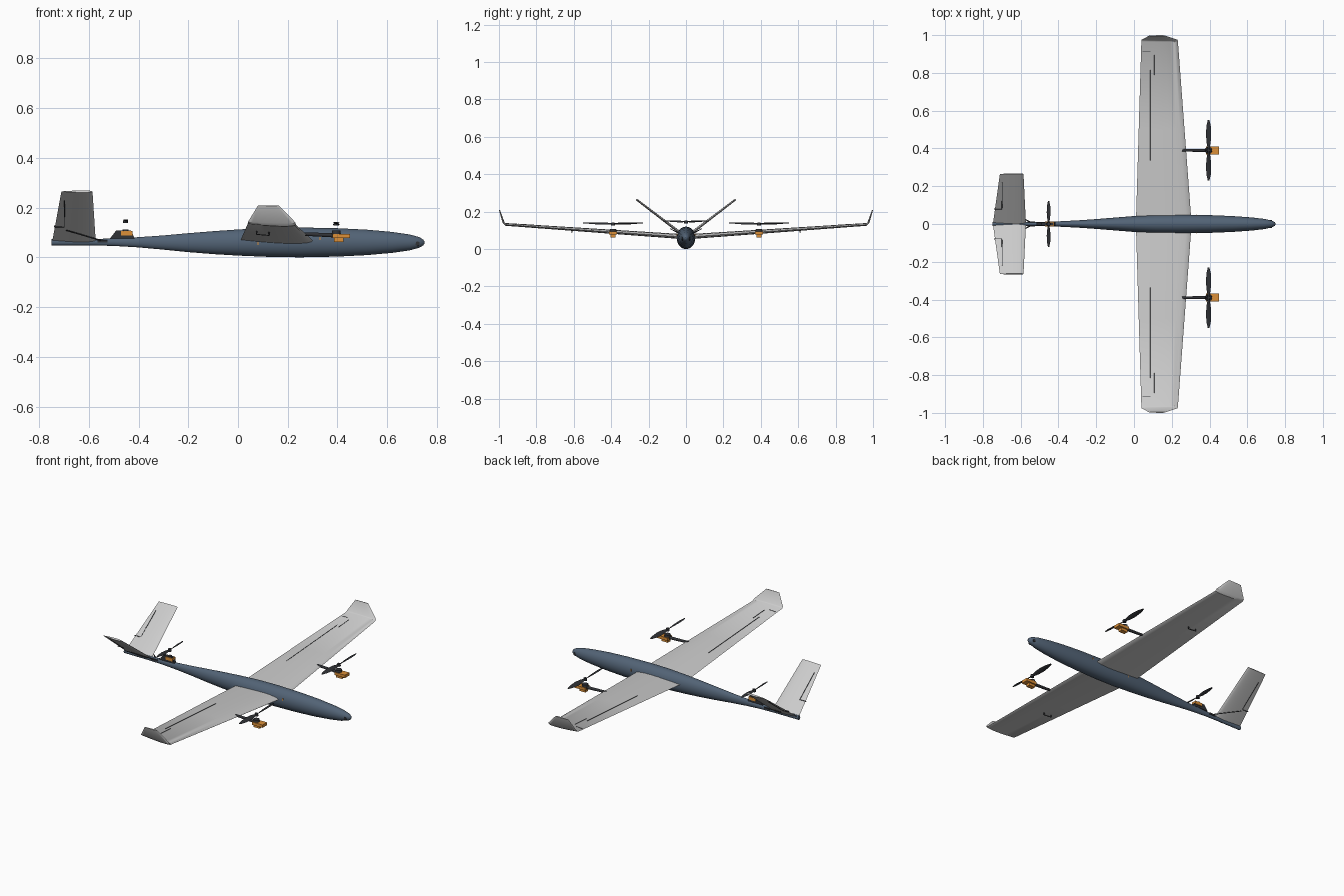
import bpy, bmesh, math
from mathutils import Vector

cube = bpy.data.objects.get("Cube")
if cube:
    bpy.data.objects.remove(cube, do_unlink=True)


def material(name, r, g, b):
    m = bpy.data.materials.new(name)
    m.use_nodes = True
    m.diffuse_color = (r, g, b, 1)
    m.node_tree.nodes["Principled BSDF"].inputs["Base Color"].default_value = (r, g, b, 1)
    return m


BLUE = material("slate_blue", 0.085, 0.125, 0.18)
GREY = material("light_grey", 0.6, 0.6, 0.6)
DARK = material("charcoal", 0.03, 0.032, 0.037)
ORANGE = material("orange", 0.72, 0.28, 0.04)


def finish(name, bm, mat, smooth=True):
    bmesh.ops.recalc_face_normals(bm, faces=bm.faces)
    mesh = bpy.data.meshes.new(name)
    bm.to_mesh(mesh)
    bm.free()
    mesh.materials.append(mat)
    obj = bpy.data.objects.new(name, mesh)
    bpy.context.collection.objects.link(obj)
    if smooth:
        bpy.ops.object.select_all(action="DESELECT")
        obj.select_set(True)
        bpy.context.view_layer.objects.active = obj
        bpy.ops.object.shade_smooth_by_angle(angle=math.radians(35))
    return obj


def loft(name, rings, mat, smooth=True):
    """Skin a row of equal rings and cap both ends."""
    bm = bmesh.new()
    rows = [[bm.verts.new(p) for p in ring] for ring in rings]
    n = len(rows[0])
    for a, b in zip(rows, rows[1:]):
        for i in range(n):
            j = (i + 1) % n
            bm.faces.new((a[i], a[j], b[j], b[i]))
    bm.faces.new(rows[0])
    bm.faces.new(rows[-1])
    return finish(name, bm, mat, smooth)


def half_thickness(t):
    return 5 * (0.2969 * math.sqrt(t) - 0.126 * t - 0.3516 * t**2 + 0.2843 * t**3 - 0.1036 * t**4)


def airfoil(le, te, thick, normal, n=10):
    """Wing section between two edge points."""
    le, te, normal = Vector(le), Vector(te), Vector(normal).normalized()
    stations = [(1 - math.cos(math.pi * i / n)) / 2 for i in range(n + 1)]
    path = [(t, 1) for t in reversed(stations)] + [(t, -1) for t in stations[1:-1]]
    return [le.lerp(te, t) + normal * thick * half_thickness(t) * s for t, s in path]


def box(name, x, y, z, mat):
    rings = [[(a, y[0], z[0]), (a, y[1], z[0]), (a, y[1], z[1]), (a, y[0], z[1])] for a in x]
    obj = loft(name, rings, mat, False)
    return obj


def rod(name, a, b, r1, r2, mat, sides=12):
    a, b = Vector(a), Vector(b)
    d = (b - a).normalized()
    u = d.orthogonal().normalized()
    v = d.cross(u)
    angles = [2 * math.pi * i / sides for i in range(sides)]
    return loft(name, [[p + (u * math.cos(k) + v * math.sin(k)) * r for k in angles]
                       for p, r in ((a, r1), (b, r2))], mat)


def propeller(name, x, y, z, radius, chord):
    rod(name + "_hub", (x, y, z - 0.008), (x, y, z + 0.007), 0.011, 0.009, DARK)
    for s in (1, -1):
        rings = []
        for f, c, pitch in ((0.04, 0.35, 35), (0.25, 0.8, 30), (0.5, 1, 22), (0.8, 0.8, 14), (1, 0.3, 8)):
            a = math.radians(pitch)
            along = Vector((math.cos(a) * s, 0, math.sin(a))) * chord * c / 2
            mid = Vector((x, y + s * f * radius, z + 0.004 * f))
            rings.append(airfoil(mid + along, mid - along, 0.004, (-math.sin(a) * s, 0, math.cos(a)), 4))
        loft(name + "_blade", rings, DARK)


# Fuselage: x, half width, bottom, top
stations = [(-0.75, 0.010, 0.048, 0.073), (-0.6, 0.010, 0.048, 0.073), (-0.5, 0.011, 0.046, 0.076),
            (-0.4, 0.014, 0.040, 0.081), (-0.3, 0.019, 0.031, 0.088), (-0.2, 0.026, 0.021, 0.097),
            (-0.1, 0.034, 0.013, 0.105), (0.0, 0.042, 0.007, 0.112), (0.12, 0.049, 0.002, 0.118),
            (0.25, 0.050, 0.0, 0.120), (0.4, 0.047, 0.003, 0.117), (0.52, 0.042, 0.009, 0.111),
            (0.62, 0.035, 0.018, 0.102), (0.69, 0.027, 0.028, 0.092), (0.73, 0.018, 0.039, 0.081),
            (0.745, 0.010, 0.048, 0.071), (0.75, 0.003, 0.056, 0.063)]
rings = []
for x, w, low, high in stations:
    ring = []
    for i in range(32):
        a = 2 * math.pi * i / 32
        ring.append((x, w * math.cos(a), (low + high) / 2 + (high - low) / 2 * math.sin(a)))
    rings.append(ring)
loft("fuselage", rings, BLUE)
rod("nose_camera", (0.722, -0.021, 0.055), (0.722, 0.021, 0.055), 0.009, 0.009, DARK)


def wing_edges(y):
    z = 0.066 + 0.069 * abs(y)
    return Vector((0.305 - 0.075 * abs(y), y, z - 0.002)), Vector((0.01 + 0.03 * abs(y), y, z + 0.002))


def wing_thick(y):
    return 0.027 - 0.013 * abs(y)


def on_wing(x, y, side=1):
    le, te = wing_edges(y)
    t = (le.x - x) / (le.x - te.x)
    return le.lerp(te, t) + Vector((0, 0, side * wing_thick(y) * half_thickness(t)))


for s, side in ((1, "left"), (-1, "right")):
    # Wing panel with an upturned tip
    up = (0, -0.069 * s, 1)
    sections = [airfoil(*wing_edges(s * y), wing_thick(y), up) for y in (0, 0.5, 0.965)]
    sections.append(airfoil((0.231, s * 0.975, 0.14), (0.04, s * 0.975, 0.142), 0.011, (0, -s, 0.6)))
    sections.append(airfoil((0.165, s * 0.997, 0.208), (0.08, s * 0.997, 0.208), 0.006, (0, -s, 0.3)))
    loft(side + "_wing", sections, GREY)

    # Control surface seams
    for a, b in (((0.087, 0.335), (0.087, 0.815)), ((0.108, 0.79), (0.108, 0.895)),
                 ((0.045, 0.915), (0.087, 0.915))):
        rod(side + "_wing_seam", on_wing(a[0], s * a[1]), on_wing(b[0], s * b[1]), 0.0018, 0.0018, DARK, 6)

    # Aileron servo arm and linkage under the wing
    horn = on_wing(0.075, s * 0.61, -1)
    servo = on_wing(0.125, s * 0.61, -1)
    drop = Vector((0, 0, -0.013))
    rod(side + "_aileron_horn", horn, horn + drop, 0.003, 0.002, DARK, 6)
    rod(side + "_servo_arm", servo, servo + drop, 0.004, 0.003, DARK, 6)
    rod(side + "_aileron_linkage", horn + drop, servo + drop, 0.0018, 0.0018, DARK, 6)

    # Lift motor on a forward boom
    y = s * 0.39
    rod(side + "_motor_boom", (0.255, y, 0.094), (0.40, y, 0.088), 0.007, 0.009, DARK)
    box(side + "_motor_mount", (0.38, 0.45), (y - 0.021, y + 0.021), (0.077, 0.094), ORANGE)
    box(side + "_mount_foot", (0.385, 0.425), (y - 0.013, y + 0.013), (0.062, 0.078), ORANGE)
    rod(side + "_motor", (0.395, y, 0.09), (0.395, y, 0.107), 0.019, 0.017, DARK, 20)
    propeller(side + "_propeller", 0.395, y, 0.135, 0.16, 0.03)

    # Slanted tail fin with hinge seam and pushrod
    up = Vector((0, -0.2 * s, 0.265)).normalized()
    root = ((-0.572, 0, 0.063), (-0.747, 0, 0.063))
    tip = ((-0.585, s * 0.265, 0.265), (-0.71, s * 0.265, 0.265))
    loft(side + "_tail_fin", [airfoil(*root, 0.015, up), airfoil(*tip, 0.010, up)], GREY)
    lift = up * 0.0025
    seam = [Vector((-0.742 + 0.002, s * 0.08, 0.124)), Vector((-0.699, s * 0.08, 0.124)),
            Vector((-0.697, s * 0.22, 0.231))]
    for f in (1, -1):
        for a, b in zip(seam, seam[1:]):
            rod(side + "_tail_seam", a + lift * f, b + lift * f, 0.0018, 0.0018, DARK, 6)
    rod(side + "_tail_pushrod", Vector((-0.69, s * 0.078, 0.115)) - up * 0.008,
        (-0.545, s * 0.008, 0.066), 0.0022, 0.003, DARK, 8)

    # Small fastener plates on the fuselage flank
    for x, z, w in ((0.33, 0.075, 0.048), (0.08, 0.055, 0.0463)):
        box(side + "_fastener", (x - 0.002, x + 0.002), (s * w - 0.002, s * w + 0.002), (z - 0.006, z + 0.006), ORANGE)

# Rear motor pod
pod = [(-0.515, 0.075), (-0.49, 0.108), (-0.43, 0.108), (-0.415, 0.075)]
loft("rear_motor_pod", [[(x, y, z) for x, z in pod] for y in (-0.009, 0.009)], DARK, False)
box("rear_motor_mount", (-0.47, -0.424), (-0.014, 0.014), (0.088, 0.106), ORANGE)
rod("rear_motor", (-0.452, 0, 0.1), (-0.452, 0, 0.111), 0.013, 0.012, DARK, 20)
propeller("rear_propeller", -0.452, 0, 0.146, 0.122, 0.022)
box("tail_servo", (-0.565, -0.525), (-0.014, 0.014), (0.060, 0.070), DARK)
